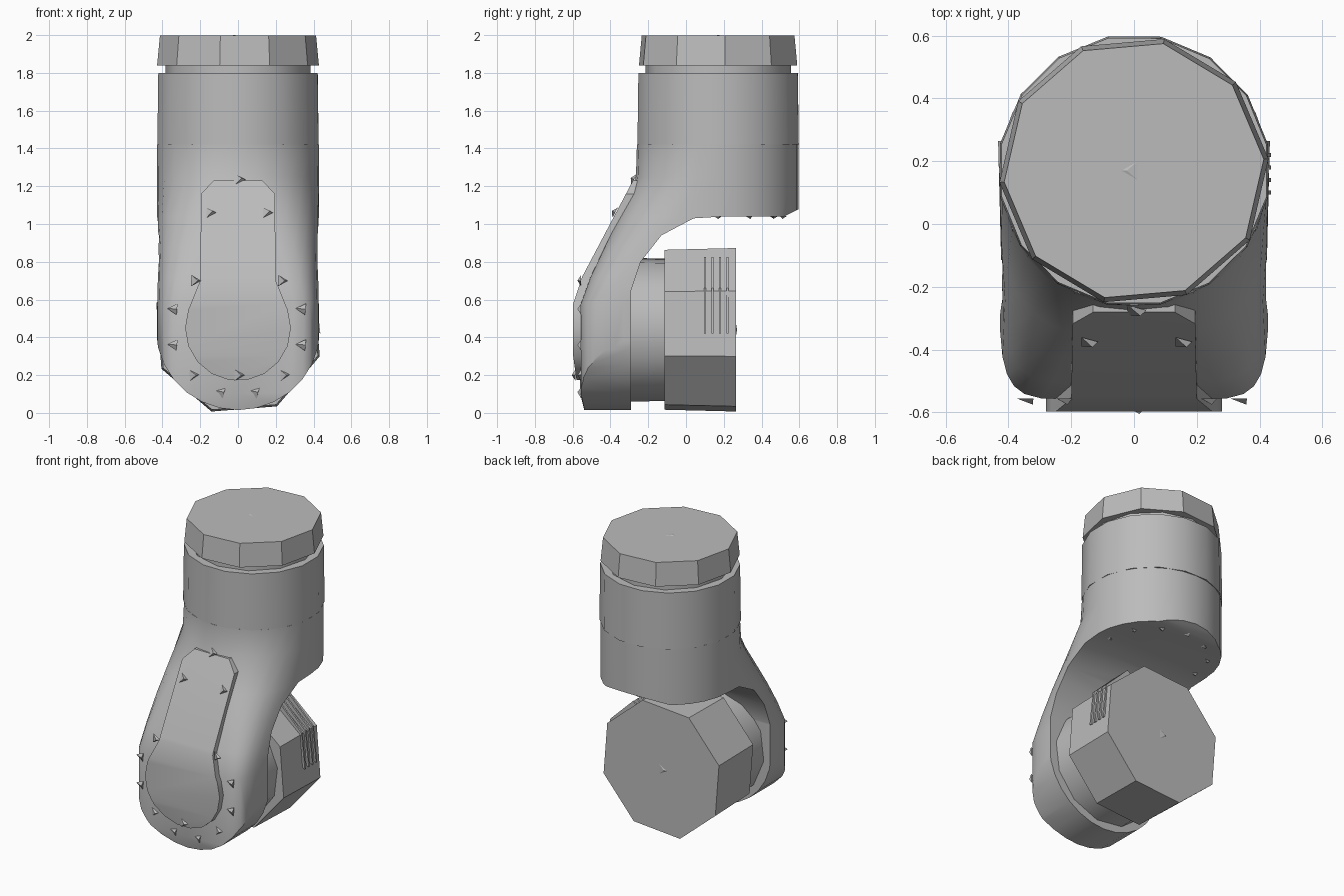
import bpy, bmesh, math
from mathutils import Vector

if "Cube" in bpy.data.objects:
    bpy.data.objects.remove(bpy.data.objects["Cube"])

grey = bpy.data.materials.new("light grey")
grey.diffuse_color = (0.5, 0.5, 0.5, 1)
grey.use_nodes = True
grey.node_tree.nodes["Principled BSDF"].inputs["Base Color"].default_value = grey.diffuse_color
CY = 0.17    # centre of the upright column in y
WZ = 0.44    # height of the wrist axis


def finish(name, bm, smooth=40):
    bmesh.ops.recalc_face_normals(bm, faces=bm.faces[:])
    me = bpy.data.meshes.new(name)
    bm.to_mesh(me)
    bm.free()
    me.materials.append(grey)
    ob = bpy.data.objects.new(name, me)
    bpy.context.collection.objects.link(ob)
    if smooth:
        shade(ob, smooth)
    return ob


def shade(ob, angle):
    bpy.ops.object.select_all(action='DESELECT')
    ob.select_set(True)
    bpy.context.view_layer.objects.active = ob
    bpy.ops.object.shade_smooth_by_angle(angle=math.radians(angle))


def loft(name, rings, smooth=40):
    """Closed skin through rings that have equal point counts."""
    bm = bmesh.new()
    rows = [[bm.verts.new(p) for p in r] for r in rings]
    n = len(rows[0])
    for a, b in zip(rows, rows[1:]):
        for i in range(n):
            j = (i + 1) % n
            bm.faces.new((a[i], a[j], b[j], b[i]))
    bm.faces.new(rows[0])
    bm.faces.new(rows[-1])
    return finish(name, bm, smooth)


def turned(name, axis, profile, sides, phase=0, smooth=40):
    """Stack of (position, radius) rings round the column or wrist axis."""
    rings = []
    for t, r in profile:
        ring = []
        for i in range(sides):
            a = math.radians(phase) + math.tau * i / sides
            c, s = r * math.cos(a), r * math.sin(a)
            ring.append((c, CY + s, t) if axis == 'Z' else (c, t, WZ + s))
        rings.append(ring)
    return loft(name, rings, smooth)


def prism(name, pts, axis, lo, hi):
    """Extrude a (y,z) outline along X or an (x,z) outline along Y."""
    def put(p, t):
        return (t, p[0], p[1]) if axis == 'X' else (p[0], t, p[1])
    return loft(name, [[put(p, t) for p in pts] for t in (lo, hi)], 0)


def intersect(ob, *cutters):
    bpy.context.view_layer.objects.active = ob
    for c in cutters:
        m = ob.modifiers.new("cut", 'BOOLEAN')
        m.operation, m.solver, m.object = 'INTERSECT', 'EXACT', c
        bpy.ops.object.modifier_apply(modifier=m.name)
        bpy.data.objects.remove(c)
    shade(ob, 30)


def bolt(name, pos, normal, r=0.035, h=0.02, spin=0.0):
    """Small three-sided bolt head."""
    q = Vector(normal).to_track_quat('Z', 'Y')
    bm = bmesh.new()
    base = [bm.verts.new(Vector(pos) + q @ Vector(
        (r * math.cos(spin + k * math.tau / 3), r * math.sin(spin + k * math.tau / 3), 0)))
        for k in range(3)]
    tip = bm.verts.new(Vector(pos) + q @ Vector((r * .5, 0, h)))
    bm.faces.new(base)
    for k in range(3):
        bm.faces.new((base[k], base[(k + 1) % 3], tip))
    return finish(name, bm, 0)


# Column: collar, recessed neck and end cap
turned("collar", 'Z', [(1.42, .435), (1.80, .43)], 16, 11)
turned("neck", 'Z', [(1.78, .385), (1.86, .385)], 12)
turned("end_cap", 'Z', [(1.84, .43), (1.997, .415)], 10, 5, 30)

# Elbow housing: round column flattening into the front of the wrist
N = 28
rings = []
for z, front, n in [(-.02, -.53, 7), (.1, -.56, 8), (.58, -.56, 8), (.72, -.51, 6),
                    (.88, -.435, 4.5), (1.04, -.36, 3.2), (1.25, -.265, 2.1), (1.42, -.26, 2)]:
    ring = []
    for i in range(N):
        a = math.tau * i / N
        c, s = math.cos(a), math.sin(a)
        e, depth = (2 / n, CY - front) if s < 0 else (1, .425)
        x = math.copysign(abs(c) ** e, c) * .43
        y = CY + math.copysign(abs(s) ** e, s) * depth
        ring.append((x, y, z))
    rings.append(ring)
housing = loft("elbow_housing", rings, 0)
side = prism("side_cutter", [(-1, -.1), (-.29, -.1), (-.29, .65), (-.24, .8), (-.13, .94),
                             (.04, 1.03), (.2, 1.04), (.52, 1.04), (.6, 1.08), (.8, 1.08),
                             (.8, 1.6), (-1, 1.6)], 'X', -1, 1)
arc = [(.434 * math.cos(math.pi + math.pi * k / 14), WZ + .425 * math.sin(math.pi + math.pi * k / 14))
       for k in range(15)]
outline = prism("outline_cutter", arc + [(.5, 1.6), (-.5, 1.6)], 'Y', -1, 1)
intersect(housing, side, outline)

# Raised front panel: keyhole outline following the sloping front
arc = [(.28 * math.cos(math.radians(a)), .45 + .28 * math.sin(math.radians(a)))
       for a in range(160, 381, 20)]
key = arc + [(.2, .7), (.195, 1.16), (.13, 1.23), (-.13, 1.23), (-.195, 1.16), (-.2, .7)]
panel = prism("front_panel", key, 'Y', -.8, 0)
slope = prism("slope_cutter", [(-.265, 1.26), (-.55, .72), (-.597, .58), (-.597, .3), (-.57, .1),
                               (-.4, .1), (-.4, .6), (-.16, 1.26)], 'X', -.5, .5)
intersect(panel, slope)

# Wrist: spacer ring and output drum
turned("wrist_spacer", 'Y', [(-.32, .385), (-.1, .38)], 12, 8)
turned("wrist_drum", 'Y', [(-.115, .445), (.265, .455)], 8, -18, 30)

# Cooling fins on the right side of the drum
for k in range(4):
    y = .1 + .04 * k
    prism("fin", [(.2, .79), (.24, .825), (.41, .66), (.436, .42), (.38, .45)], 'Y', y - .006, y + .006)

# Bolt heads
for sx in (-1, 1):
    for x, z in [(.23, .70), (.34, .55), (.34, .36), (.24, .20), (.09, .11)]:
        bolt("ring_bolt", (sx * x, -.555, z), (0, -1, 0), spin=x * 9)
    bolt("panel_bolt", (sx * .15, -.375, 1.06), (0, -.88, .47))
bolt("panel_bolt", (0, -.585, .2), (0, -1, 0))
bolt("panel_top_bolt", (0, -.275, 1.235), (0, -.88, .47), .04)
for k in range(12):
    a = math.tau * k / 12
    bolt("housing_bolt", (.34 * math.cos(a), CY + .34 * math.sin(a), 1.042), (0, 0, -1), .025, .015, a)
bolt("cap_mark", (0, CY, 1.996), (0, 0, 1), .045, .004)
bolt("drum_mark", (0, .264, WZ), (0, 1, 0), .045, .006)
